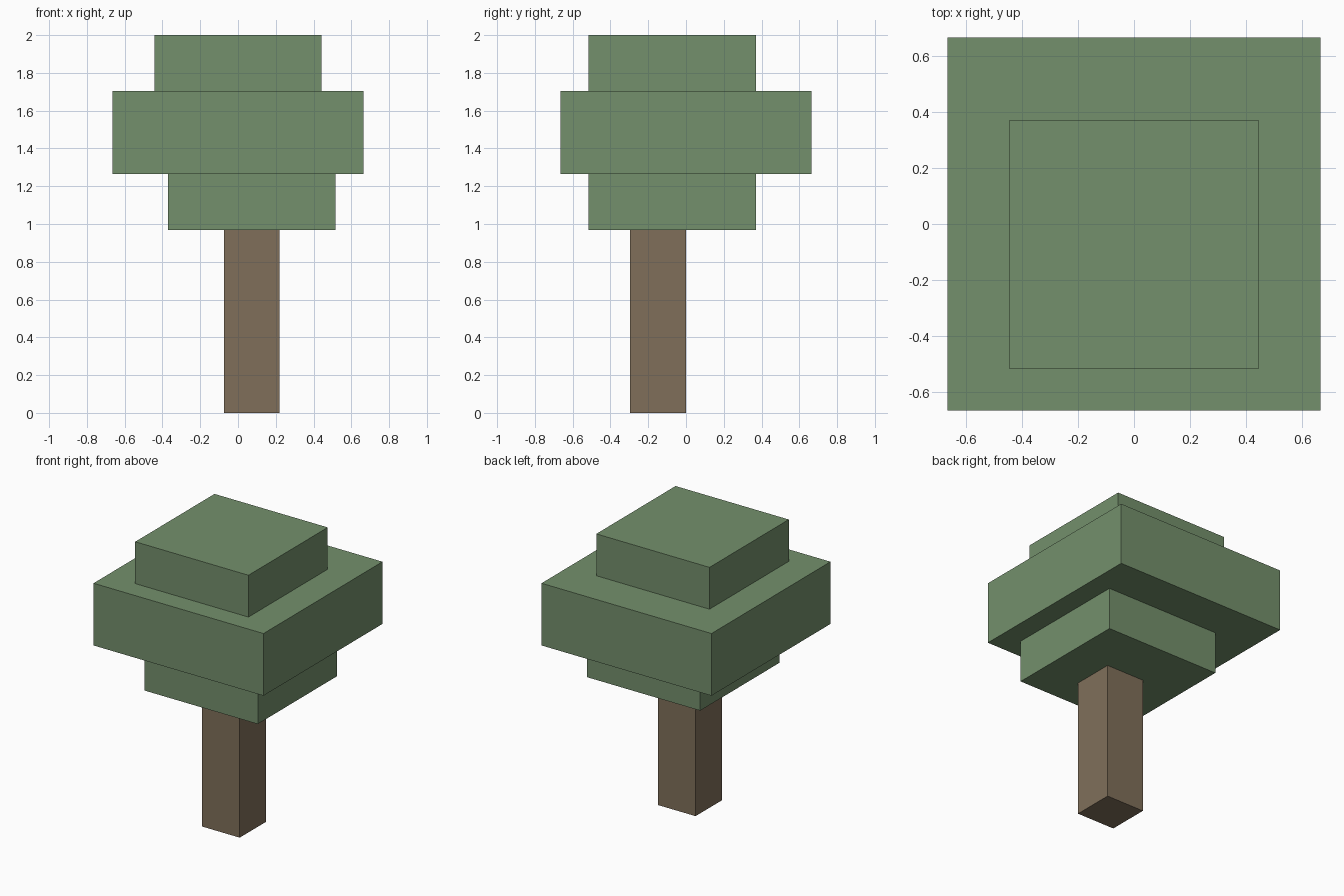
import bpy

default = bpy.data.objects.get("Cube")
if default:
    bpy.data.objects.remove(default, do_unlink=True)


def make_material(name, rgb):
    mat = bpy.data.materials.new(name)
    mat.use_nodes = True
    color = (*rgb, 1.0)
    mat.diffuse_color = color
    for node in mat.node_tree.nodes:
        if node.type == 'BSDF_PRINCIPLED':
            node.inputs["Base Color"].default_value = color
    return mat


def add_block(name, center, width, bottom, top, mat):
    """Square block between two heights, centred on (x, y)."""
    x, y = center
    bpy.ops.mesh.primitive_cube_add(size=1, location=(x, y, (bottom + top) / 2))
    block = bpy.context.object
    block.name = name
    block.scale = (width, width, top - bottom)
    bpy.ops.object.transform_apply(location=False, rotation=False, scale=True)
    block.data.materials.append(mat)
    return block


bark = make_material("bark brown", (0.216, 0.159, 0.102))
leaf = make_material("leaf green", (0.174, 0.279, 0.150))

# Trunk
add_block("trunk", (0.073, -0.148), 0.295, 0, 0.967, bark)

# Three stacked foliage tiers, slightly offset from each other
add_block("lower_foliage", (0.073, -0.073), 0.886, 0.967, 1.264, leaf)
add_block("middle_foliage", (0, 0), 1.33, 1.264, 1.704, leaf)
add_block("upper_foliage", (0, -0.073), 0.886, 1.704, 2, leaf)
